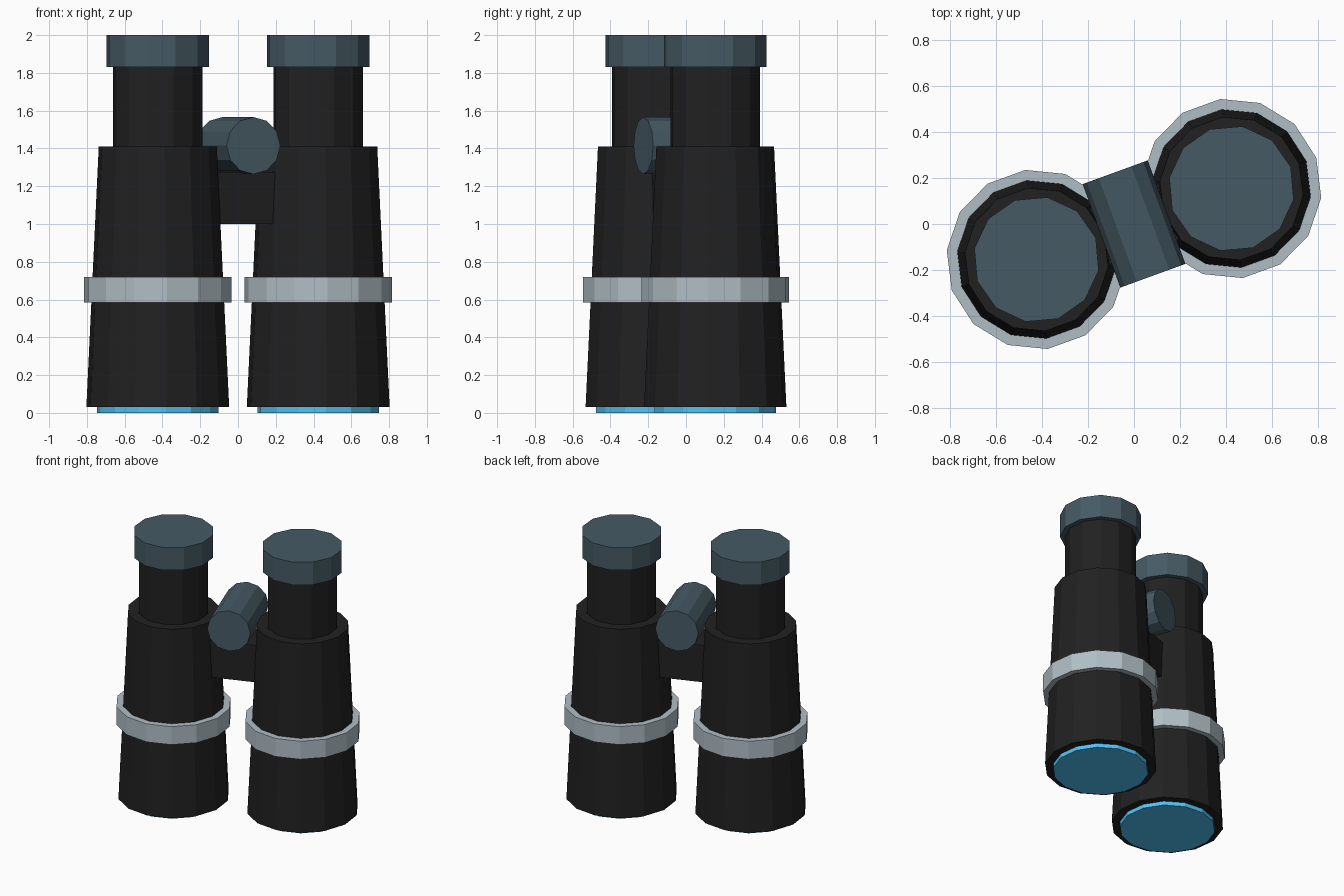
import bpy, bmesh
from math import cos, sin, pi, radians
from mathutils import Matrix

if "Cube" in bpy.data.objects:
    bpy.data.objects.remove(bpy.data.objects["Cube"])

TILT = Matrix.Rotation(radians(20), 4, 'Z')   # whole model is turned about z
OFFSET = 0.452                                # barrel axis distance from centre


def material(name, rgb):
    m = bpy.data.materials.new(name)
    m.diffuse_color = (*rgb, 1)
    m.use_nodes = True
    m.node_tree.nodes["Principled BSDF"].inputs["Base Color"].default_value = m.diffuse_color
    return m


BLACK = material("black_rubber", (0.015, 0.015, 0.015))
SLATE = material("slate", (0.06, 0.102, 0.127))
SILVER = material("silver", (0.434, 0.515, 0.558))
BLUE = material("blue_glass", (0.078, 0.546, 0.93))


def finish(name, bm, mat, matrix):
    bm.transform(matrix)
    bmesh.ops.recalc_face_normals(bm, faces=bm.faces)
    me = bpy.data.meshes.new(name)
    bm.to_mesh(me)
    bm.free()
    me.materials.append(mat)
    ob = bpy.data.objects.new(name, me)
    bpy.context.collection.objects.link(ob)
    return ob


def drum(name, sides, r0, z0, r1, z1, mat, matrix):
    """Closed faceted drum with a corner on its local +x axis."""
    bm = bmesh.new()
    low, high = [[bm.verts.new((r * cos(2 * pi * i / sides), r * sin(2 * pi * i / sides), z))
                  for i in range(sides)] for r, z in ((r0, z0), (r1, z1))]
    bm.faces.new(low[::-1])
    bm.faces.new(high)
    for i in range(sides):
        j = (i + 1) % sides
        bm.faces.new((low[i], low[j], high[j], high[i]))
    return finish(name, bm, mat, matrix)


# Two identical barrels
for side, s in (("left", -1), ("right", 1)):
    m = TILT @ Matrix.Translation((s * OFFSET, 0, 0))
    drum(side + "_lens", 14, 0.324, 0.0, 0.324, 0.06, BLUE, m)
    drum(side + "_barrel", 14, 0.38, 0.03, 0.314, 1.41, BLACK, m)
    drum(side + "_ring", 14, 0.393, 0.585, 0.393, 0.72, SILVER, m)
    drum(side + "_eyepiece_tube", 12, 0.241, 1.38, 0.241, 1.86, BLACK, m)
    drum(side + "_eyecup", 12, 0.275, 1.83, 0.275, 2.0, SLATE, m)

# Focus wheel lying across the bridge
wheel = TILT @ Matrix.Translation((0, 0, 1.415)) @ Matrix.Rotation(pi / 2, 4, 'X')
drum("focus_wheel", 12, 0.151, -0.24, 0.151, 0.24, SLATE, wheel)

# Bridge block joining the barrels
bm = bmesh.new()
bmesh.ops.create_cube(bm, size=1)
finish("bridge", bm, BLACK,
       TILT @ Matrix.Translation((0, 0, 1.138)) @ Matrix.Diagonal((0.5, 0.26, 0.275, 1)))
